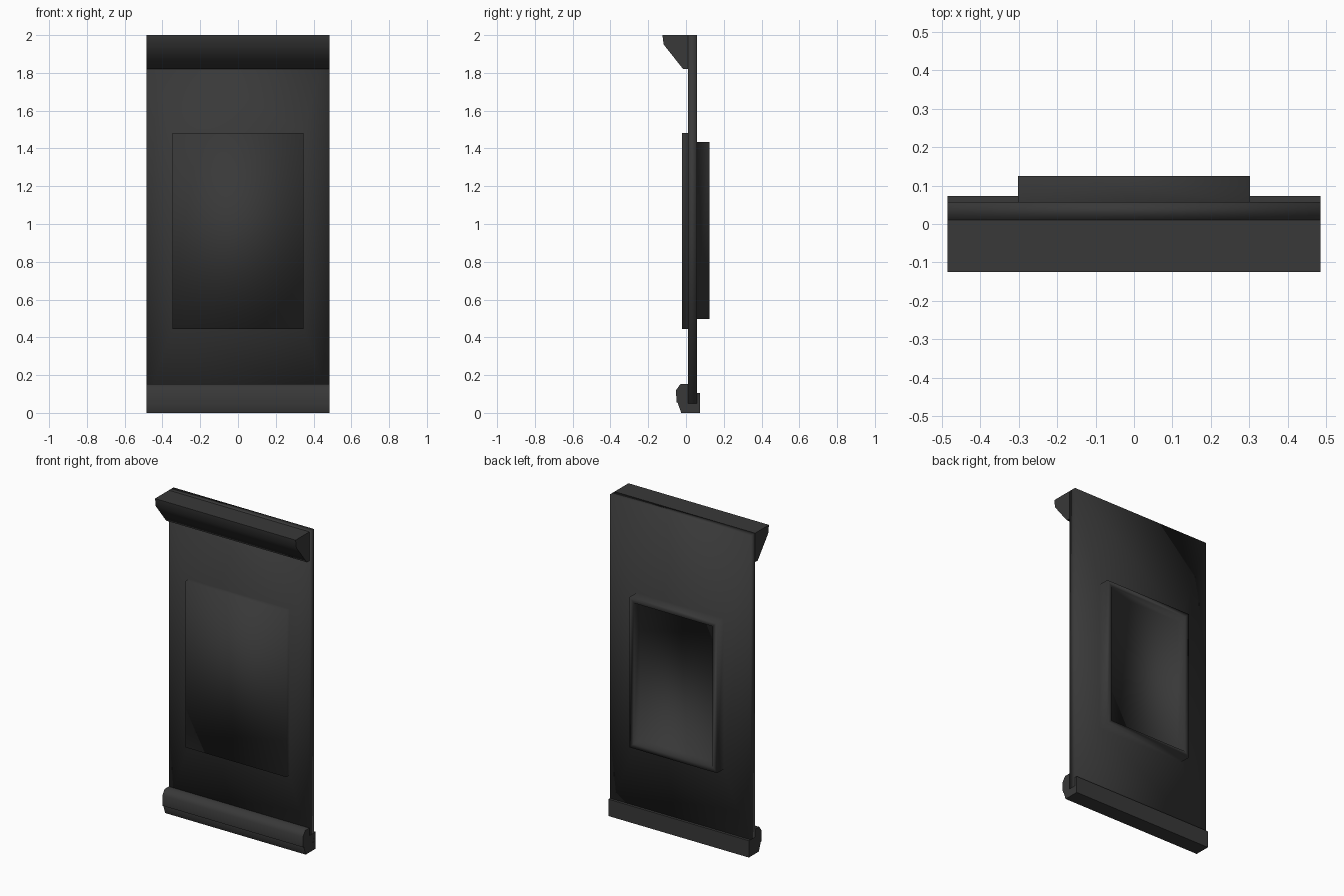
import bpy, bmesh, math

cube = bpy.data.objects.get("Cube")
if cube:
    bpy.data.objects.remove(cube, do_unlink=True)

HALF_W = 0.485

# Single dark material
dark = bpy.data.materials.new("charcoal")
dark.use_nodes = True
colour = (0.04, 0.04, 0.04, 1)
dark.diffuse_color = colour
dark.node_tree.nodes["Principled BSDF"].inputs["Base Color"].default_value = colour


def finish(name, bm, smooth):
    bmesh.ops.recalc_face_normals(bm, faces=bm.faces[:])
    for face in bm.faces:
        face.smooth = smooth
    mesh = bpy.data.meshes.new(name)
    bm.to_mesh(mesh)
    bm.free()
    mesh.materials.append(dark)
    obj = bpy.data.objects.new(name, mesh)
    bpy.context.collection.objects.link(obj)
    return obj


def loft(name, rings):
    """Join upright rectangles (half width, bottom, top, y) and cap both ends."""
    bm = bmesh.new()
    loops = [[bm.verts.new(p) for p in ((-w, y, lo), (w, y, lo), (w, y, hi), (-w, y, hi))]
             for w, lo, hi, y in rings]
    for a, b in zip(loops, loops[1:]):
        for i in range(4):
            j = (i + 1) % 4
            bm.faces.new((a[i], a[j], b[j], b[i]))
    bm.faces.new(loops[0])
    bm.faces.new(loops[-1])
    return finish(name, bm, True)


def extrude_profile(name, points):
    """Sweep a side profile (y, z) across the full width."""
    bm = bmesh.new()
    ends = [[bm.verts.new((x, y, z)) for y, z in points] for x in (-HALF_W, HALF_W)]
    for i in range(len(points)):
        j = (i + 1) % len(points)
        bm.faces.new((ends[0][i], ends[0][j], ends[1][j], ends[1][i]))
    for end in ends:
        bm.faces.new(end)
    obj = finish(name, bm, False)
    bpy.ops.object.select_all(action='DESELECT')
    obj.select_set(True)
    bpy.context.view_layer.objects.active = obj
    bpy.ops.object.shade_smooth_by_angle(angle=math.radians(55))
    return obj


# Slab with a raised front panel and a rimmed recess on the back
loft("panel_body", [
    (0.348, 0.445, 1.482, -0.021),    # front panel face
    (0.348, 0.445, 1.482, 0.011),     # front panel base
    (HALF_W, 0.05, 2.0, 0.011),       # slab front
    (HALF_W, 0.05, 2.0, 0.057),       # slab back
    (0.302, 0.497, 1.435, 0.057),     # rim base
    (0.302, 0.497, 1.435, 0.125),     # rim outer edge
    (0.272, 0.527, 1.405, 0.125),     # rim inner edge
    (0.272, 0.527, 1.405, 0.062),     # recess floor
])

# Overhanging lip along the top
extrude_profile("top_lip", [
    (0.011, 2.0), (-0.125, 2.0), (-0.118, 1.95), (-0.015, 1.82), (0.011, 1.82)])

# Sill block and rounded strip along the bottom
extrude_profile("bottom_sill", [
    (-0.025, 0), (0.073, 0), (0.073, 0.105), (-0.025, 0.105), (-0.045, 0.055)])
extrude_profile("bottom_strip", [
    (0.011, 0.055), (-0.05, 0.055), (-0.053, 0.12), (-0.03, 0.152), (0.011, 0.152)])
